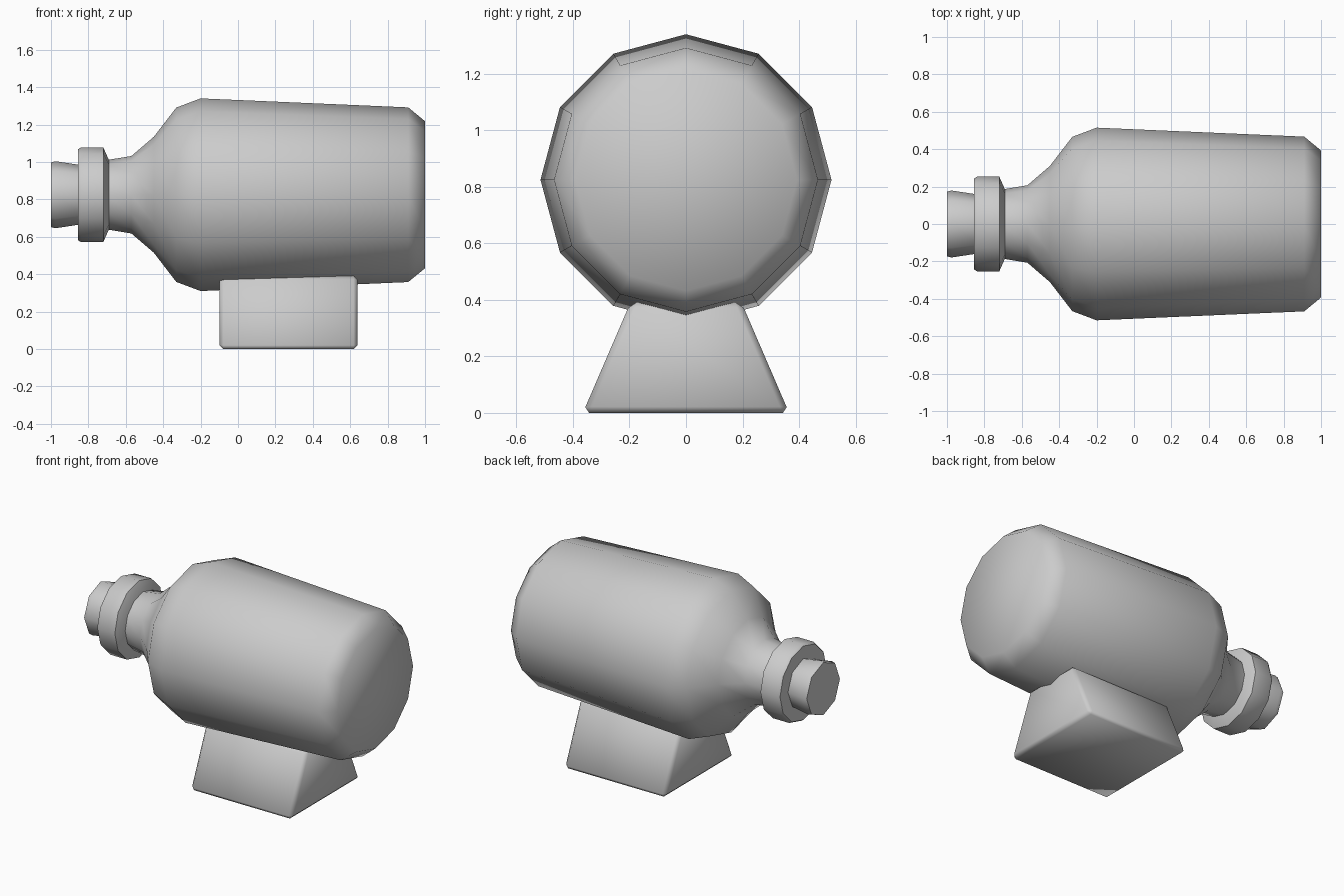
import bpy, bmesh
from math import sin, cos, tau, radians

cube = bpy.data.objects.get("Cube")
if cube:
    bpy.data.objects.remove(cube)

grey = bpy.data.materials.new("plain grey")
grey.use_nodes = True
colour = (0.6, 0.6, 0.6, 1)
grey.diffuse_color = colour
grey.node_tree.nodes["Principled BSDF"].inputs["Base Color"].default_value = colour

AXIS_Z = 0.825


def finish(name, bm, angle):
    bmesh.ops.recalc_face_normals(bm, faces=bm.faces)
    mesh = bpy.data.meshes.new(name)
    bm.to_mesh(mesh)
    bm.free()
    mesh.materials.append(grey)
    obj = bpy.data.objects.new(name, mesh)
    bpy.context.collection.objects.link(obj)
    bpy.ops.object.select_all(action="DESELECT")
    obj.select_set(True)
    bpy.context.view_layer.objects.active = obj
    bpy.ops.object.shade_smooth_by_angle(angle=radians(angle))
    return obj


def turned(name, profile, sides, angle):
    """Closed solid turned around the horizontal axis from (x, radius) points."""
    bm = bmesh.new()
    rings = [[bm.verts.new((x, r * sin(tau * i / sides), AXIS_Z + r * cos(tau * i / sides)))
              for i in range(sides)] for x, r in profile]
    for a, b in zip(rings, rings[1:]):
        for i in range(sides):
            j = (i + 1) % sides
            bm.faces.new((a[i], a[j], b[j], b[i]))
    bm.faces.new(rings[0])
    bm.faces.new(rings[-1])
    return finish(name, bm, angle)


# Bottle body with shoulder and neck
turned("bottle_body", [(1.0, 0.393), (0.91, 0.467), (-0.2, 0.515), (-0.33, 0.466),
                       (-0.45, 0.31), (-0.57, 0.207), (-0.71, 0.184)], 12, 60)

# Lip ring around the neck
turned("neck_ring", [(-0.69, 0.185), (-0.72, 0.253), (-0.84, 0.253), (-0.855, 0.243)], 12, 50)

# Stopper, slightly flared at the outer end
turned("stopper", [(-0.83, 0.157), (-0.975, 0.179), (-1.0, 0.173)], 8, 50)

# Tapered stand with softened edges
bm = bmesh.new()
bmesh.ops.create_cube(bm, size=1)
for v in bm.verts:
    top = v.co.z > 0
    v.co.x = 0.27 + v.co.x * 0.74
    v.co.y *= 0.392 if top else 0.73
    v.co.z = 0.392 if top else 0
bmesh.ops.bevel(bm, geom=bm.edges[:], offset=0.022, segments=1, affect="EDGES")
finish("stand", bm, 60)
